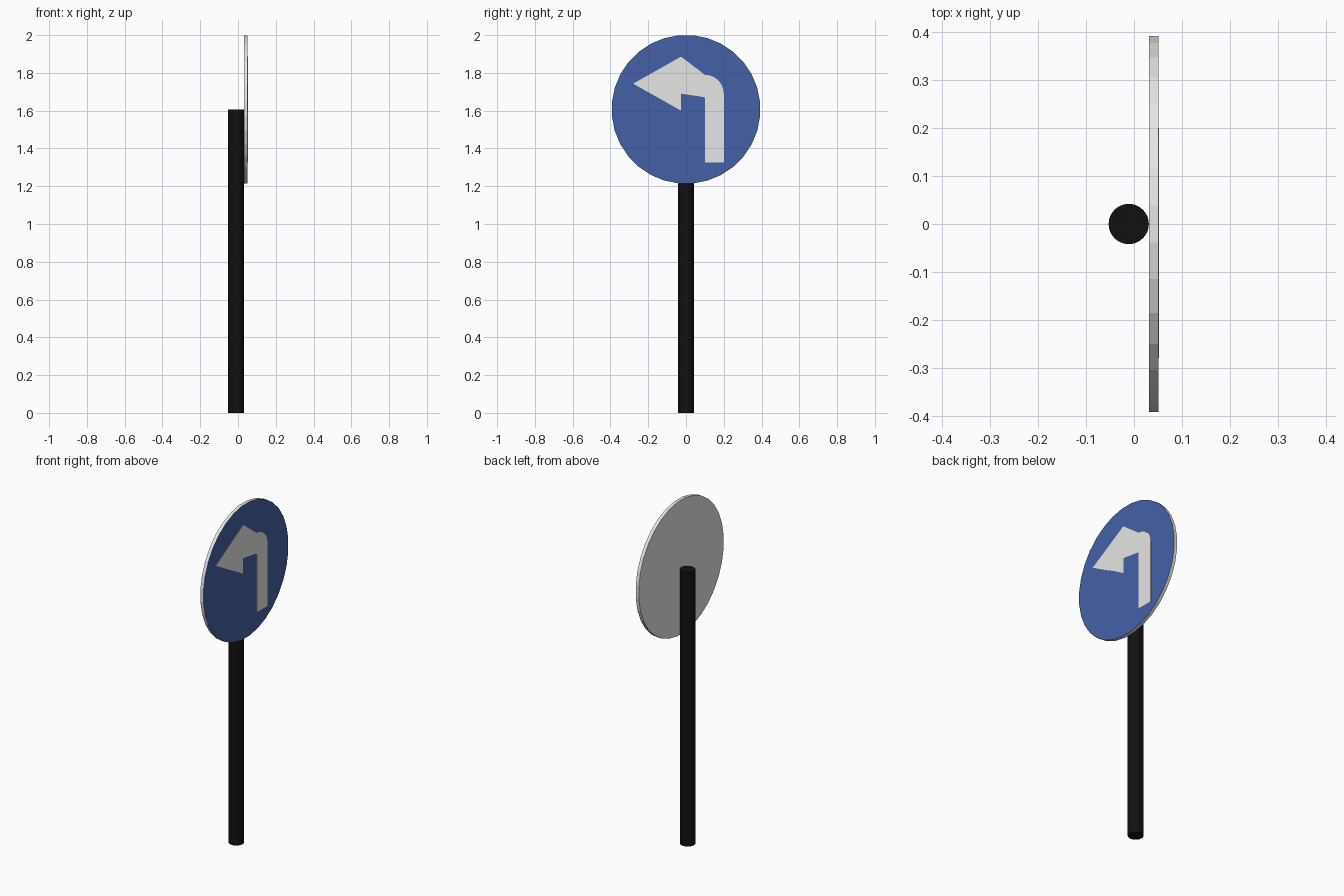
import bpy, bmesh, math

if "Cube" in bpy.data.objects:
    bpy.data.objects.remove(bpy.data.objects["Cube"])

def material(name, rgb):
    m = bpy.data.materials.new(name)
    m.diffuse_color = (*rgb, 1)
    m.use_nodes = True
    m.node_tree.nodes["Principled BSDF"].inputs["Base Color"].default_value = m.diffuse_color
    return m

WHITE = material("sign white", (0.80, 0.81, 0.79))
BLUE = material("sign blue", (0.058, 0.118, 0.38))
BLACK = material("pole black", (0.0055, 0.0055, 0.0055))
CZ = 1.607          # height of the sign centre
BACK, FRONT = 0.031, 0.051

def add_object(name, bm, mats):
    bmesh.ops.recalc_face_normals(bm, faces=bm.faces)
    me = bpy.data.meshes.new(name)
    bm.to_mesh(me)
    bm.free()
    for m in mats:
        me.materials.append(m)
    ob = bpy.data.objects.new(name, me)
    bpy.context.collection.objects.link(ob)
    return ob

def prism(bm, outline, x0, x1):
    """Extrude a (y, z) outline along x; returns the front face."""
    a = [bm.verts.new((x0, y, z)) for y, z in outline]
    b = [bm.verts.new((x1, y, z)) for y, z in outline]
    n = len(a)
    bm.faces.new(a[::-1])
    for i in range(n):
        j = (i + 1) % n
        bm.faces.new((a[i], a[j], b[j], b[i]))
    return bm.faces.new(b)

def arc(cy, cz, r, a0, a1, n):
    return [(cy + r * math.cos(math.radians(a0 + (a1 - a0) * i / n)),
             cz + r * math.sin(math.radians(a0 + (a1 - a0) * i / n))) for i in range(n + 1)]

# Pole
bpy.ops.mesh.primitive_cylinder_add(vertices=32, radius=0.042, depth=1.605,
                                    location=(-0.011, 0, 0.8025))
pole = bpy.context.object
pole.name = "pole"
pole.data.materials.append(BLACK)

# Round sign plate: white body with a blue inset front
bm = bmesh.new()
half = 360 / 64
front = prism(bm, arc(0, CZ, 0.394, half, 360 + half, 32)[:-1], BACK, FRONT)
bmesh.ops.inset_region(bm, faces=[front], thickness=0.025)
front.material_index = 1
add_object("sign_plate", bm, [WHITE, BLUE])

# Turn-left arrow, a thin plate on the blue face
outline = [(-0.28, 1.743), (-0.026, 1.60), (-0.026, 1.69)]
outline += arc(0.07, 1.66, 0.03, 90, 0, 4)            # inner bend
outline += [(0.10, 1.325), (0.20, 1.325)]
outline += arc(0.10, 1.69, 0.10, 0, 90, 8)            # outer bend
outline += [(-0.026, 1.79), (-0.026, 1.886)]
bm = bmesh.new()
prism(bm, outline, FRONT - 0.001, FRONT + 0.001)
bmesh.ops.triangulate(bm, faces=[f for f in bm.faces if len(f.verts) > 4])
add_object("arrow", bm, [WHITE])
